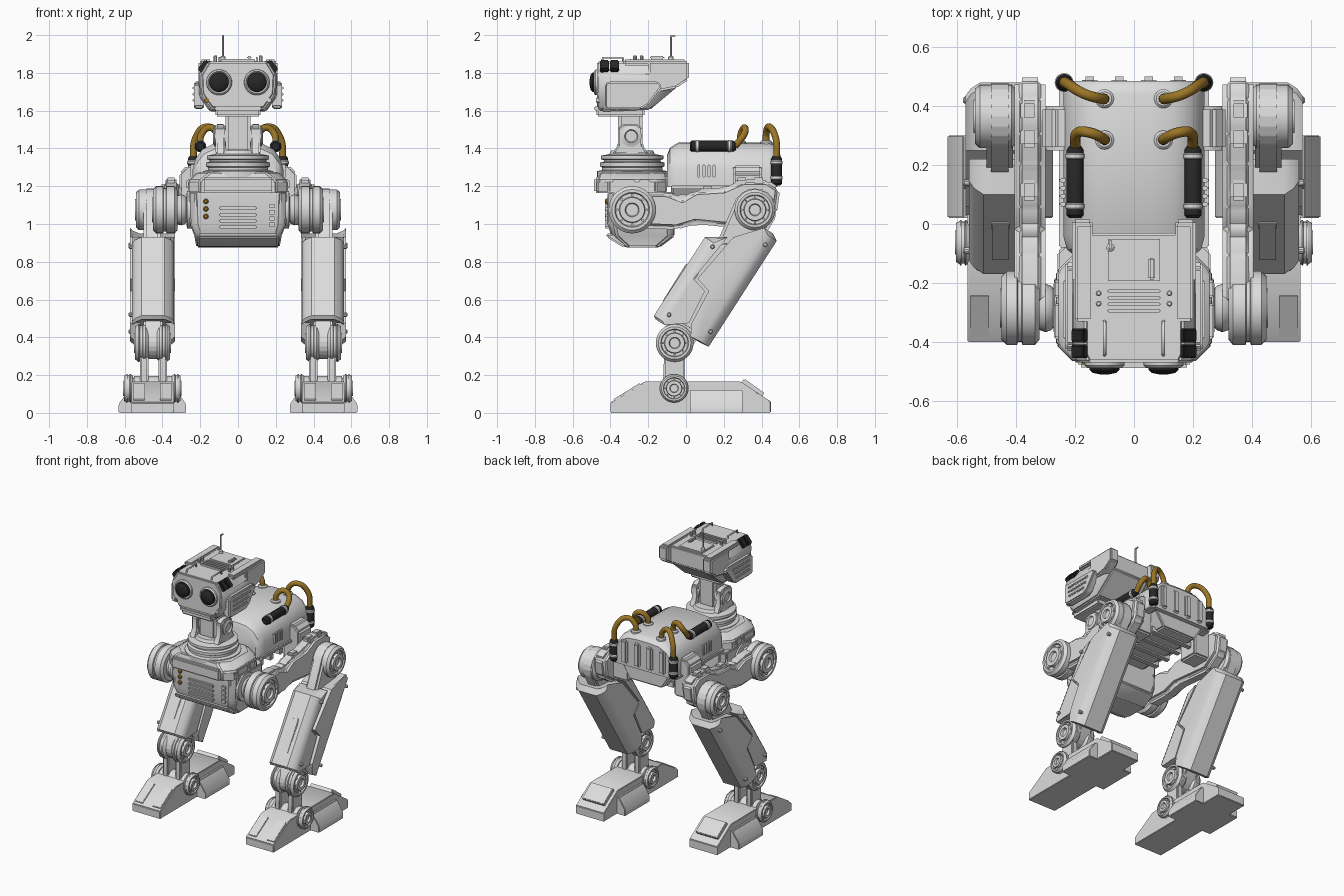
import bpy, bmesh
from math import sin, cos, pi, atan2

if "Cube" in bpy.data.objects:
    bpy.data.objects.remove(bpy.data.objects["Cube"])


def material(name, rgb):
    m = bpy.data.materials.new(name)
    m.use_nodes = True
    m.diffuse_color = (*rgb, 1)
    m.node_tree.nodes["Principled BSDF"].inputs["Base Color"].default_value = (*rgb, 1)
    return m


GREY = material("pale grey", (0.72, 0.72, 0.72))
BLACK = material("black rubber", (0.02, 0.02, 0.02))
OCHRE = material("ochre hose", (0.33, 0.18, 0.02))


def place(axis, u, v, h):
    return {"X": (h, u, v), "Y": (u, h, v), "Z": (u, v, h)}[axis]


def loft(name, rings, mat=GREY, mirror=False, bevel=0.0, seg=2):
    """Skin a row of equal rings, cap the ends, bevel and smooth."""
    bm = bmesh.new()
    rows = [[bm.verts.new(p) for p in r] for r in rings]
    n = len(rows[0])
    for a, b in zip(rows, rows[1:]):
        for i in range(n):
            j = (i + 1) % n
            bm.faces.new((a[i], a[j], b[j], b[i]))
    bm.faces.new(rows[0])
    bm.faces.new(rows[-1])
    bmesh.ops.recalc_face_normals(bm, faces=bm.faces)
    if bevel:
        sharp = [e for e in bm.edges if e.calc_face_angle(0) > 0.3]
        bmesh.ops.bevel(bm, geom=sharp, offset=bevel, segments=seg,
                        affect="EDGES", clamp_overlap=True)
    me = bpy.data.meshes.new(name)
    bm.to_mesh(me)
    bm.free()
    me.materials.append(mat)
    ob = bpy.data.objects.new(name, me)
    bpy.context.collection.objects.link(ob)
    bpy.ops.object.select_all(action="DESELECT")
    ob.select_set(True)
    bpy.context.view_layer.objects.active = ob
    bpy.ops.object.shade_smooth_by_angle(angle=0.6)
    if mirror:
        mod = ob.modifiers.new("Mirror", "MIRROR")
        mod.use_mirror_merge = False


def prism(name, axis, pts, lo, hi, **kw):
    loft(name, [[place(axis, u, v, h) for u, v in pts] for h in (lo, hi)], **kw)


def box(name, x, y, z, **kw):
    prism(name, "Z", [(x[0], y[0]), (x[1], y[0]), (x[1], y[1]), (x[0], y[1])], *z, **kw)


def lathe(name, axis, c, profile, n=32, **kw):
    """Profile is (radius, position along the axis)."""
    ang = [2 * pi * i / n for i in range(n)]
    loft(name, [[place(axis, c[0] + r * cos(a), c[1] + r * sin(a), h) for a in ang]
                for r, h in profile], **kw)


def capsule(name, p, q, rp, rq, lo, hi, **kw):
    """Rounded link between two points in the side plane."""
    t = atan2(q[1] - p[1], q[0] - p[0])
    pts = []
    for c, r, start in ((q, rq, t - pi / 2), (p, rp, t + pi / 2)):
        pts += [(c[0] + r * cos(start + pi * i / 10), c[1] + r * sin(start + pi * i / 10))
                for i in range(11)]
    prism(name, "X", pts, lo, hi, mirror=True, **kw)


def wheel(name, c, r, back, face):
    """Grooved joint disc with stepped hub and bolts on its face side."""
    s, m = (1 if face > back else -1), (back + face) / 2
    lathe(name, "X", c, [(r * .85, back), (r, back + s * .015), (r, m - s * .009), (r * .92, m - s * .006),
                         (r * .92, m + s * .006), (r, m + s * .009), (r, face - s * .022), (r * .86, face - s * .005),
                         (r * .74, face - s * .005), (r * .70, face - s * .018), (r * .55, face - s * .018),
                         (r * .52, face), (r * .3, face), (r * .26, face - s * .015)], mirror=True)
    for i in range(8):
        a = i * pi / 4
        lathe(name + "_bolt", "X", (c[0] + r * .62 * cos(a), c[1] + r * .62 * sin(a)),
              [(r * .06, face - s * .02), (r * .06, face - s * .008)], n=8, mirror=True)


def tube(name, pts, r, mat, handle="AUTO"):
    for s in (1, -1):
        cu = bpy.data.curves.new(name, "CURVE")
        cu.dimensions = "3D"
        cu.bevel_depth, cu.bevel_resolution, cu.use_fill_caps = r, 4, True
        sp = cu.splines.new("BEZIER")
        sp.bezier_points.add(len(pts) - 1)
        for b, p in zip(sp.bezier_points, pts):
            b.co = (p[0] * s, p[1], p[2])
            b.handle_left_type = b.handle_right_type = handle
        cu.materials.append(mat)
        bpy.context.collection.objects.link(bpy.data.objects.new(name, cu))


# Rear hull: rounded barrel with rear ribs, side vents and belly
half = [(.24, 1.195), (.24, 1.29), (.225, 1.345), (.19, 1.395), (.13, 1.425), (.05, 1.432)]
section = half + [(-x, z) for x, z in reversed(half)]
loft("hull", [[(x * w, y, 1.195 + (z - 1.195) * s) for x, z in section] for y, w, s in
              [(-.1, .88, .72), (-.085, .95, .88), (-.04, 1, 1), (.44, 1, 1), (.47, .98, .96), (.485, .94, .88)]])
for x in (.05, .15):
    box("rear_rib", (x - .026, x + .026), (.46, .5), (1.21, 1.38), mirror=True, bevel=.012)
for i in range(4):
    y = .06 + i * .027
    box("hull_vent", (.22, .252), (y, y + .015), (1.245, 1.315), mirror=True, bevel=.004)
box("hull_skirt", (.2, .255), (-.08, .47), (1.185, 1.205), mirror=True, bevel=.005)
prism("belly", "Y", [(-.2, 1.2), (-.13, 1.09), (.13, 1.09), (.2, 1.2)], -.08, .46, bevel=.01)
for i in range(4):
    y = .02 + i * .11
    box("belly_rib", (-.17, .17), (y, y + .035), (1.075, 1.12), bevel=.006)
prism("hip_mount", "Y", [(.18, 1.03), (.31, 1.03), (.31, 1.27), (.27, 1.31), (.18, 1.31)],
      .25, .4, mirror=True, bevel=.012)

# Chest: octagonal drum with a deck, front panels and vents


def plan(w, a, b, c, z):
    return [(-w + c, a, z), (w - c, a, z), (w, a + c, z), (w, b - c, z),
            (w - c, b, z), (-w + c, b, z), (-w, b - c, z), (-w, a + c, z)]


loft("chest", [plan(.22, -.32, -.14, .02, .875), plan(.23, -.395, -.06, .03, .935),
               plan(.255, -.415, -.06, .035, 1), plan(.26, -.415, -.06, .035, 1.17)], bevel=.008)
loft("chest_deck", [plan(.265, -.47, -.1, .06, 1.165), plan(.262, -.47, -.1, .06, 1.23),
                    plan(.215, -.45, -.11, .07, 1.275)], bevel=.008)
box("brow_panel", (-.19, .19), (-.487, -.45), (1.165, 1.245), bevel=.01)
box("deck_hatch", (.24, .272), (-.39, -.27), (1.185, 1.235), mirror=True, bevel=.006)
box("deck_latch", (.24, .272), (-.25, -.19), (1.185, 1.235), mirror=True, bevel=.006)
prism("chin_panel", "X", [(-.425, .95), (-.42, .93), (-.335, .878), (-.28, .878), (-.28, .95)], -.215, .215, bevel=.008)
for i in range(4):
    z = .975 + i * .033
    box("chest_vent", (-.1, .1), (-.43, -.40), (z, z + .018), bevel=.005)
    box("status_tile", (.165, .195), (-.43, -.41), (z + .01, z + .033), bevel=.003)
for z in (1.04, 1.08, 1.12):
    lathe("amber_button", "Y", (-.17, z), [(.014, -.41), (.014, -.424), (.008, -.43)], n=12, mat=OCHRE)
lathe("chest_axle", "X", (-.285, 1.075), [(.1, .2), (.1, .27), (.06, .275), (.06, .35)], mirror=True)
lathe("axle_ball", "X", (-.285, 1.075), [(.055, .265), (.075, .28), (.082, .3), (.075, .32), (.055, .335)], mirror=True)

# Neck: stacked collar rings, fork and pivot
lathe("collar", "Z", (0, -.285), [(.185, 1.25), (.185, 1.28), (.16, 1.285), (.16, 1.30), (.17, 1.305), (.17, 1.325),
                                  (.15, 1.33), (.15, 1.338), (.165, 1.343), (.165, 1.362), (.12, 1.37), (.11, 1.39)], n=48)
prism("neck_fork", "X", [(-.39, 1.37), (-.2, 1.37), (-.23, 1.42), (-.23, 1.51), (-.26, 1.53),
                         (-.33, 1.53), (-.36, 1.51), (-.36, 1.42)], .07, .12, mirror=True, bevel=.008)
box("neck_block", (-.066, .066), (-.36, -.23), (1.38, 1.61), bevel=.015)
lathe("neck_pivot", "X", (-.29, 1.465), [(.055, .06), (.055, .125), (.035, .132), (.03, .122)], mirror=True)

# Head: octagonal box tapering to a high back
head = []
for y, w, lo in [(-.47, .92, 1.615), (-.445, 1, 1.595), (-.19, 1, 1.605), (-.03, .97, 1.74)]:
    ring = [(.15, lo), (.205, lo + (1.86 - lo) * .3), (.21, lo + (1.86 - lo) * .72), (.165, 1.86)]
    head.append([(x * w, y, z) for x, z in ring] + [(-x * w, y, z) for x, z in reversed(ring)])
loft("head", head, bevel=.008)
prism("head_prong", "X", [(-.2, 1.69), (-.2, 1.862), (.015, 1.862), (.015, 1.765), (-.05, 1.72)],
      .14, .21, mirror=True, bevel=.01)
cheek = [(-.43, 1.62), (-.43, 1.74), (-.41, 1.755), (-.15, 1.755), (-.125, 1.73), (-.2, 1.63), (-.24, 1.608), (-.415, 1.608)]
prism("cheek", "X", cheek, .18, .234, mirror=True, bevel=.008)
for i in range(3):
    z = 1.645 + i * .033
    box("cheek_slat", (.22, .241), (-.39, -.23 + i * .02), (z, z + .018), mirror=True, bevel=.005)
box("mouth", (-.12, .12), (-.475, -.22), (1.57, 1.615), bevel=.008)
box("mouth_lip", (-.125, .125), (-.488, -.45), (1.6, 1.622), bevel=.005)
lathe("eye_rim", "Y", (.1, 1.75), [(.07, -.45), (.067, -.48), (.059, -.488), (.05, -.475)], mirror=True)
lathe("eye_lens", "Y", (.1, 1.75), [(.051, -.46), (.051, -.495), (.04, -.505), (.015, -.51)], mat=BLACK, mirror=True)
for y in (-.455, -.402):
    prism("corner_lamp", "Y", [(.14, 1.845), (.172, 1.872), (.216, 1.82), (.185, 1.79)], y, y + .047,
          mat=BLACK, mirror=True, bevel=.006)
for x in (-.165, .165):
    lathe("head_stud", "Y", (x, 1.655), [(.012, -.44), (.012, -.476)], n=12, mat=OCHRE if x < 0 else GREY)

# Head top: framed hatch, grille, rails and antenna
box("roof_hatch", (-.095, .095), (-.2, -.045), (1.85, 1.868), bevel=.006)
box("roof_side", (.14, .2), (-.33, .0), (1.84, 1.87), mirror=True, bevel=.008)
for i in range(4):
    box("roof_grille", (-.09, .09), (-.3 + i * .022, -.289 + i * .022), (1.85, 1.874), bevel=.003)
tube("roof_rail", [(.1, -.445, 1.85), (.1, -.44, 1.88), (.1, -.335, 1.88), (.1, -.33, 1.85)], .006, GREY, "VECTOR")
box("roof_handle", (.048, .072), (-.19, -.115), (1.872, 1.89), bevel=.006)
box("roof_handle_post", (.055, .065), (-.165, -.14), (1.86, 1.88))
for y in (-.27, -.235):
    lathe("roof_knob", "Z", (.12, y), [(.01, 1.85), (.01, 1.888), (.006, 1.893)], n=10, mirror=True)
lathe("antenna_base", "Z", (-.08, -.08), [(.014, 1.855), (.014, 1.885), (.007, 1.89)], n=12)
lathe("antenna", "Z", (-.08, -.08), [(.005, 1.87), (.005, 1.998)], n=8)
box("antenna_tip", (-.085, -.075), (-.083, -.055), (1.99, 2.0), bevel=.002)

# Hoses with black canisters and pale end caps
tube("front_hose", [(.1, .285, 1.42), (.105, .29, 1.475), (.15, .31, 1.51), (.19, .31, 1.48), (.2, .26, 1.412)], .018, OCHRE)
tube("rear_hose", [(.1, .425, 1.42), (.11, .425, 1.48), (.165, .44, 1.515), (.225, .475, 1.455), (.237, .48, 1.34)], .018, OCHRE)
for y in (.285, .425):
    lathe("hose_socket", "Z", (.1, y), [(.032, 1.41), (.032, 1.435), (.024, 1.442)], n=20, mirror=True)
for axis, c, a, b in (("Y", (.2, 1.412), .02, .265), ("Z", (.237, .48), 1.205, 1.36)):
    lathe("canister", axis, c, [(.02, a), (.029, a + .01), (.029, b - .015), (.02, b)], n=20, mat=BLACK, mirror=True)
    for h in (a + .03, b - .045):
        lathe("canister_band", axis, c, [(.029, h), (.032, h + .004), (.032, h + .016), (.029, h + .02)], n=20, mirror=True)

# Side beams from the front wheel to the hip
wheel("front_wheel", (-.285, 1.075), .125, .32, .455)
prism("beam", "X", [(-.28, 1.17), (-.1, 1.17), (-.02, 1.14), (.05, 1.18), (.2, 1.19), (.3, 1.235), (.43, 1.235),
                    (.5, 1.19), (.48, 1.05), (.36, .97), (.2, .985), (.05, 1.0), (-.05, .97), (-.28, .98)],
      .3, .405, mirror=True, bevel=.025, seg=3)
for y in (.12, .3, .39):
    box("beam_plate", (.325, .385), (y - .04, y + .03), (1.17, 1.2 if y < .2 else 1.245), mirror=True, bevel=.012)
wheel("hip_wheel", (.365, 1.075), .108, .4, .545)

# Legs: hip link, core, two interlocking shells with rounded corners
HIP, KNEE, ANKLE = (.365, 1.075), (-.06, .37), (-.063, .13)
capsule("hip_link", HIP, (.25, .85), .115, .1, .41, .5, bevel=.015)
prism("leg_core", "X", [(.15, .91), (.42, .93), (.43, .88), (.07, .4), (-.11, .5)], .38, .52, mirror=True, bevel=.02)


def shell(name, pts, lo, hi):
    """Leg armour whose outer long edges curve in toward both sides."""
    rings = []
    for x, inset in [(lo, .055), (lo + .018, .025), (lo + .05, 0), (hi - .05, 0), (hi - .018, .025), (hi, .055)]:
        ring = []
        for y, z in pts:
            s = .84 * y - .54 * z
            k = inset if s < -.39 else -inset if s > -.15 else 0
            ring.append((x, y + k * .84, z - k * .54))
        rings.append(ring)
    loft(name, rings, mirror=True)


shell("front_shell", [(.10, .93), (.22, .93), (.04, .71), (.1, .645), (.015, .475), (-.16, .495), (-.17, .515)], .338, .56)
shell("rear_shell", [(.25, .93), (.46, .95), (.48, .91), (.12, .35), (.07, .375), (.03, .475), (.12, .645), (.06, .71)],
      .333, .572)
prism("shin_plate", "X", [(.0, .79), (.02, .78), (-.1, .58), (-.125, .59)], .42, .485, mirror=True, bevel=.004)
for y, z in [(.42, .89), (.13, .43), (.14, .88), (-.09, .52)]:
    lathe("shell_bolt", "X", (y, z), [(.012, .54), (.012, .575), (.007, .58)], n=10, mirror=True)

# Knees, shin links and ankles
wheel("knee_outer", KNEE, .1, .475, .55)
wheel("knee_inner", KNEE, .1, .43, .355)
lathe("knee_pin", "X", KNEE, [(.06, .4), (.06, .5)], mirror=True)
capsule("knee_link", KNEE, (.06, .56), .085, .1, .4, .5, bevel=.01)
for x in (.375, .475):
    capsule("shin_link", ANKLE, KNEE, .058, .055, x, x + .045, bevel=.008)
wheel("ankle_outer", ANKLE, .077, .555, .608)
wheel("ankle_inner", ANKLE, .077, .35, .3)
capsule("ankle_block", (-.063, .1), ANKLE, .068, .066, .34, .56, bevel=.01)

# Feet: wedge with side boxes, toe plates and heel plate
prism("foot", "X", [(-.4, 0), (-.4, .055), (-.22, .165), (.29, .165), (.45, .06), (.45, 0)], .34, .565, mirror=True, bevel=.004)
prism("foot_side", "Y", [(.275, 0), (.275, .045), (.325, .122), (.58, .122), (.632, .045), (.632, 0)],
      .02, .3, mirror=True, bevel=.004)
for x in (.35, .492):
    prism("toe_plate", "X", [(-.38, .06), (-.384, .072), (-.245, .158), (-.24, .146)], x, x + .064, mirror=True, bevel=.002)
prism("heel_plate", "X", [(.29, .16), (.31, .18), (.415, .105), (.40, .085)], .365, .54, mirror=True, bevel=.004)
